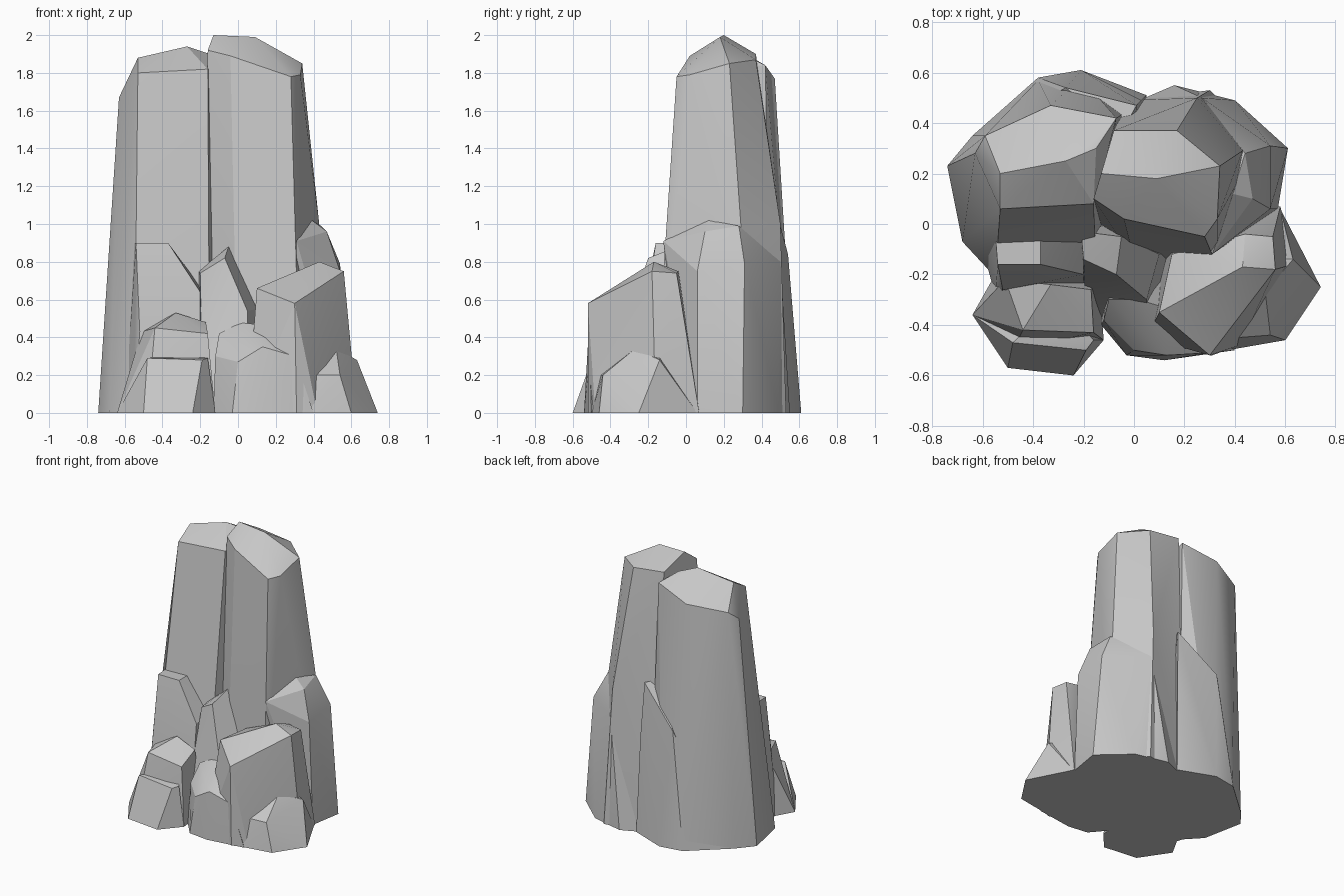
import bpy
import bmesh
import math

# Remove the default object
default_cube = bpy.data.objects.get("Cube")
if default_cube:
    bpy.data.objects.remove(default_cube, do_unlink=True)

# Single stone colour
STONE = (0.57, 0.57, 0.57, 1.0)
stone = bpy.data.materials.new("grey_stone")
stone.use_nodes = True
stone.diffuse_color = STONE
shader = stone.node_tree.nodes["Principled BSDF"]
shader.inputs["Base Color"].default_value = STONE
shader.inputs["Roughness"].default_value = 0.9


def rock(name, footprint, crown):
    """Chiselled rock: convex hull over a ground outline and its upper corners."""
    bm = bmesh.new()
    for x, y in footprint:
        bm.verts.new((x, y, 0))
    for corner in crown:
        bm.verts.new(corner)
    hull = bmesh.ops.convex_hull(bm, input=list(bm.verts))
    loose = {v for v in hull["geom_interior"] if isinstance(v, bmesh.types.BMVert)}
    bmesh.ops.delete(bm, geom=list(loose), context="VERTS")
    # Merge almost flat neighbours into broad facets
    bmesh.ops.dissolve_limit(bm, angle_limit=math.radians(4),
                             verts=list(bm.verts), edges=list(bm.edges))
    bmesh.ops.recalc_face_normals(bm, faces=list(bm.faces))
    mesh = bpy.data.meshes.new(name)
    bm.to_mesh(mesh)
    bm.free()
    mesh.materials.append(stone)
    obj = bpy.data.objects.new(name, mesh)
    bpy.context.collection.objects.link(obj)
    bpy.ops.object.select_all(action="DESELECT")
    obj.select_set(True)
    bpy.context.view_layer.objects.active = obj
    bpy.ops.object.shade_smooth_by_angle(angle=math.radians(22))
    return obj


# Two tall pillars
rock("right_pillar",
     footprint=[(-.74, .23), (-.68, -.07), (-.55, -.21), (-.15, -.15),
                (-.02, .45), (-.21, .58), (-.38, .57), (-.64, .35)],
     crown=[(-.53, .2, 1.88), (-.27, .25, 1.94), (-.15, .3, 1.9),
            (-.07, .42, 1.84), (-.33, .47, 1.77), (-.59, .35, 1.73),
            (-.63, .28, 1.67), (-.53, .06, 1.8), (-.16, .08, 1.82)])
rock("left_pillar",
     footprint=[(-.19, .02), (0, -.14), (.33, -.17), (.4, .02),
                (.5, .33), (.3, .53), (-.02, .49)],
     crown=[(-.13, .2, 2), (.09, .18, 1.99), (.34, .23, 1.85),
            (.17, .37, 1.87), (-.08, .37, 1.9), (-.16, .1, 1.92),
            (-.04, .02, 1.89), (.28, -.05, 1.78), (.33, .02, 1.79),
            (.43, .29, 1), (.25, .5, 1), (-.02, .46, 1)])

# Shoulder and spur wrapped around the pillar feet
rock("left_shoulder",
     footprint=[(.61, .3), (.57, .06), (.3, -.02), (.02, .49), (.16, .55), (.4, .49)],
     crown=[(.31, -.12, .91), (.39, .12, 1.02), (.44, .28, .99),
            (.47, .1, .96), (.54, .31, .79), (.54, .06, .75), (.27, .5, .8)])
rock("back_spur",
     footprint=[(.05, .51), (-.21, .61), (-.38, .58), (-.64, .35), (-.2, .2), (0, .3)],
     crown=[(.01, .47, 1.1), (-.05, .36, 1.1), (-.27, .54, .84), (.03, .49, .7)])

# Stepped rocks on the front right corner
rock("right_block",
     footprint=[(-.6, -.1), (-.55, -.28), (-.2, -.27), (-.15, 0), (-.5, 0)],
     crown=[(-.55, -.03, .9), (-.37, -.03, .9), (-.37, -.16, .9), (-.54, -.16, .9),
            (-.2, -.03, .67), (-.2, -.2, .64), (-.52, -.26, .43)])
rock("right_step",
     footprint=[(-.64, -.36), (-.55, -.2), (-.14, -.2), (-.12, -.46), (-.48, -.5)],
     crown=[(-.51, -.22, .43), (-.33, -.24, .53), (-.17, -.26, .48),
            (-.16, -.43, .42), (-.44, -.42, .45)])
rock("right_ledge",
     footprint=[(-.64, -.36), (-.5, -.57), (-.24, -.6), (-.12, -.46), (-.3, -.3)],
     crown=[(-.48, -.47, .29), (-.19, -.5, .28), (-.16, -.46, .29), (-.3, -.3, .31)])

# Pointed shard in the centre
rock("centre_shard",
     footprint=[(-.2, .02), (-.19, -.36), (.06, -.4), (.16, -.1), (.1, .05)],
     crown=[(-.05, -.05, .88), (-.21, -.03, .75), (-.2, -.14, .74),
            (-.07, -.2, .82), (.05, -.3, .54), (.1, -.12, .55)])

# Low boulder at the front
rock("front_boulder",
     footprint=[(-.13, -.4), (-.03, -.52), (.12, -.54), (.4, -.5), (.2, -.2), (-.1, -.2)],
     crown=[(.02, -.3, .48), (.15, -.34, .46), (-.1, -.3, .42),
            (-.12, -.38, .3), (0, -.5, .27), (.13, -.52, .35), (.3, -.51, .3)])

# Large slanted block and chip on the front left corner
rock("left_block",
     footprint=[(.05, -.45), (.31, -.52), (.42, -.48), (.63, -.16), (.58, .07), (.15, 0)],
     crown=[(.1, -.35, .66), (.3, -.52, .58), (.56, -.18, .75),
            (.43, -.17, .8), (.44, -.04, .75), (.55, -.05, .74), (.15, -.12, .67)])
rock("left_chip",
     footprint=[(.37, -.5), (.6, -.46), (.74, -.25), (.66, -.1), (.58, .06), (.45, -.2)],
     crown=[(.41, -.45, .2), (.54, -.44, .2), (.52, -.27, .34),
            (.63, -.14, .28), (.5, -.13, .32)])
